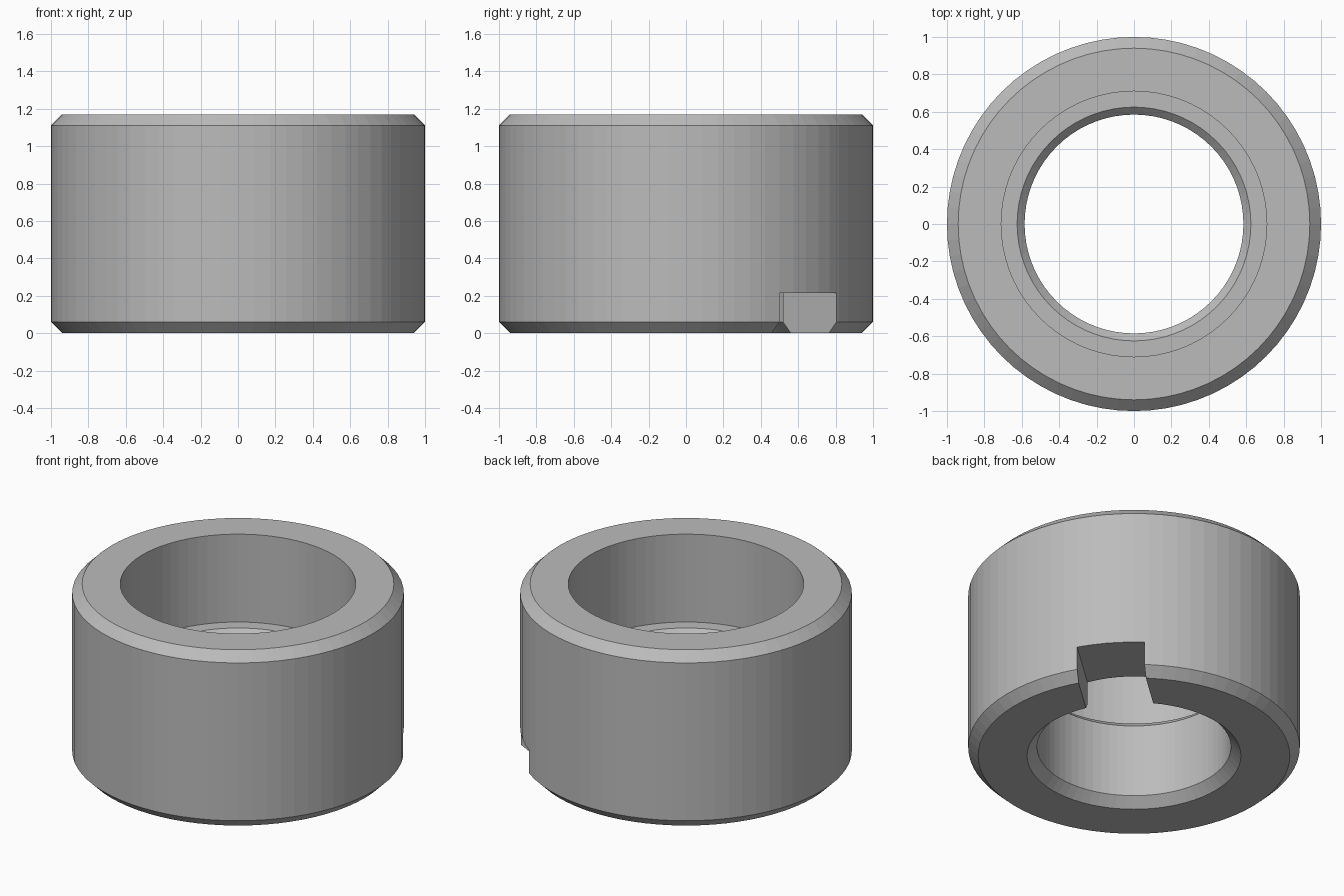
import bpy, bmesh, math
from mathutils import Matrix

cube = bpy.data.objects.get("Cube")
if cube:
    bpy.data.objects.remove(cube, do_unlink=True)

SEGMENTS = 72
HEIGHT = 1.17

# Single plain metal colour
steel = bpy.data.materials.new("steel_grey")
steel.use_nodes = True
colour = (0.5, 0.5, 0.5, 1)
steel.diffuse_color = colour
steel.node_tree.nodes["Principled BSDF"].inputs["Base Color"].default_value = colour


def add_object(name, bm):
    bmesh.ops.recalc_face_normals(bm, faces=bm.faces)
    mesh = bpy.data.meshes.new(name)
    bm.to_mesh(mesh)
    bm.free()
    mesh.materials.append(steel)
    obj = bpy.data.objects.new(name, mesh)
    bpy.context.collection.objects.link(obj)
    return obj


def lathe(name, profile):
    """Revolve a closed (radius, height) profile about the z axis."""
    bm = bmesh.new()
    verts = [bm.verts.new((r, 0, z)) for r, z in profile]
    edges = [bm.edges.new((v, verts[i - 1])) for i, v in enumerate(verts)]
    bmesh.ops.spin(bm, geom=verts + edges, cent=(0, 0, 0), axis=(0, 0, 1),
                   angle=math.tau, steps=SEGMENTS, use_merge=True)
    bmesh.ops.remove_doubles(bm, verts=bm.verts, dist=0.0001)
    return add_object(name, bm)


# Bushing: chamfered outside, wide counterbore above a narrower bore
bushing = lathe("bushing_body", [
    (0.94, 0), (1, 0.06), (1, HEIGHT - 0.06), (0.94, HEIGHT),
    (0.71, HEIGHT), (0.71, 0.585), (0.625, 0.585), (0.585, 0.545),
    (0.585, 0.06), (0.645, 0),
])

# Radial slot through the lower wall
bm = bmesh.new()
bmesh.ops.create_cube(bm, size=1, matrix=Matrix.Rotation(math.radians(41.8), 4, "Z")
                      @ Matrix.Translation((0.8, 0, 0.0))
                      @ Matrix.Diagonal((0.9, 0.41, 0.43, 1)))
cutter = add_object("slot_cutter", bm)
cutter.hide_render = True

slot = bushing.modifiers.new("slot", "BOOLEAN")
slot.operation = "DIFFERENCE"
slot.solver = "EXACT"
slot.object = cutter
bpy.context.view_layer.objects.active = bushing
bushing.select_set(True)
bpy.ops.object.modifier_apply(modifier=slot.name)
bpy.data.objects.remove(cutter, do_unlink=True)
